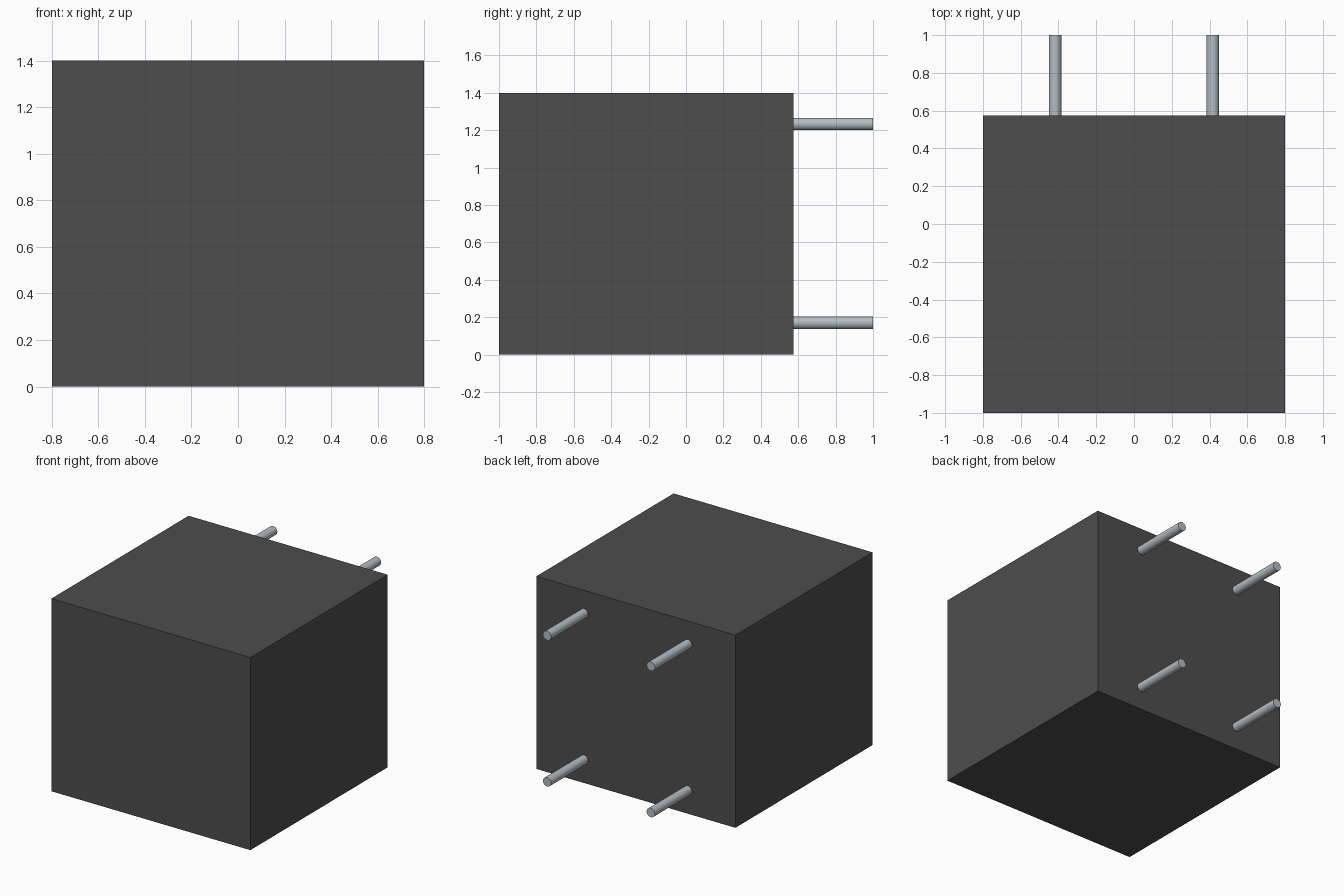
import bpy
import math

cube = bpy.data.objects.get("Cube")
if cube:
    bpy.data.objects.remove(cube, do_unlink=True)


def material(name, rgb):
    mat = bpy.data.materials.new(name)
    mat.use_nodes = True
    mat.diffuse_color = (*rgb, 1)
    bsdf = next(n for n in mat.node_tree.nodes if n.type == 'BSDF_PRINCIPLED')
    bsdf.inputs["Base Color"].default_value = (*rgb, 1)
    return mat


dark_grey = material("dark grey", (0.075, 0.075, 0.075))
steel = material("steel", (0.45, 0.51, 0.55))

BACK = 0.575  # y of the block's back face

# Solid block
bpy.ops.mesh.primitive_cube_add(size=1, location=(0, (BACK - 1) / 2, 0.7))
block = bpy.context.object
block.name = "block"
block.scale = (1.6, BACK + 1, 1.4)
bpy.ops.object.transform_apply(location=False, rotation=False, scale=True)
block.data.materials.append(dark_grey)

# Four round pegs standing out of the back face
for side, x in (("left", 0.417), ("right", -0.417)):
    for level, z in (("upper", 1.233), ("lower", 0.17)):
        bpy.ops.mesh.primitive_cylinder_add(
            vertices=32, radius=0.033, depth=1 - BACK,
            location=(x, (1 + BACK) / 2, z), rotation=(math.pi / 2, 0, 0))
        peg = bpy.context.object
        peg.name = f"{level}_{side}_peg"
        peg.data.materials.append(steel)
        bpy.ops.object.shade_smooth_by_angle(angle=math.radians(30))
